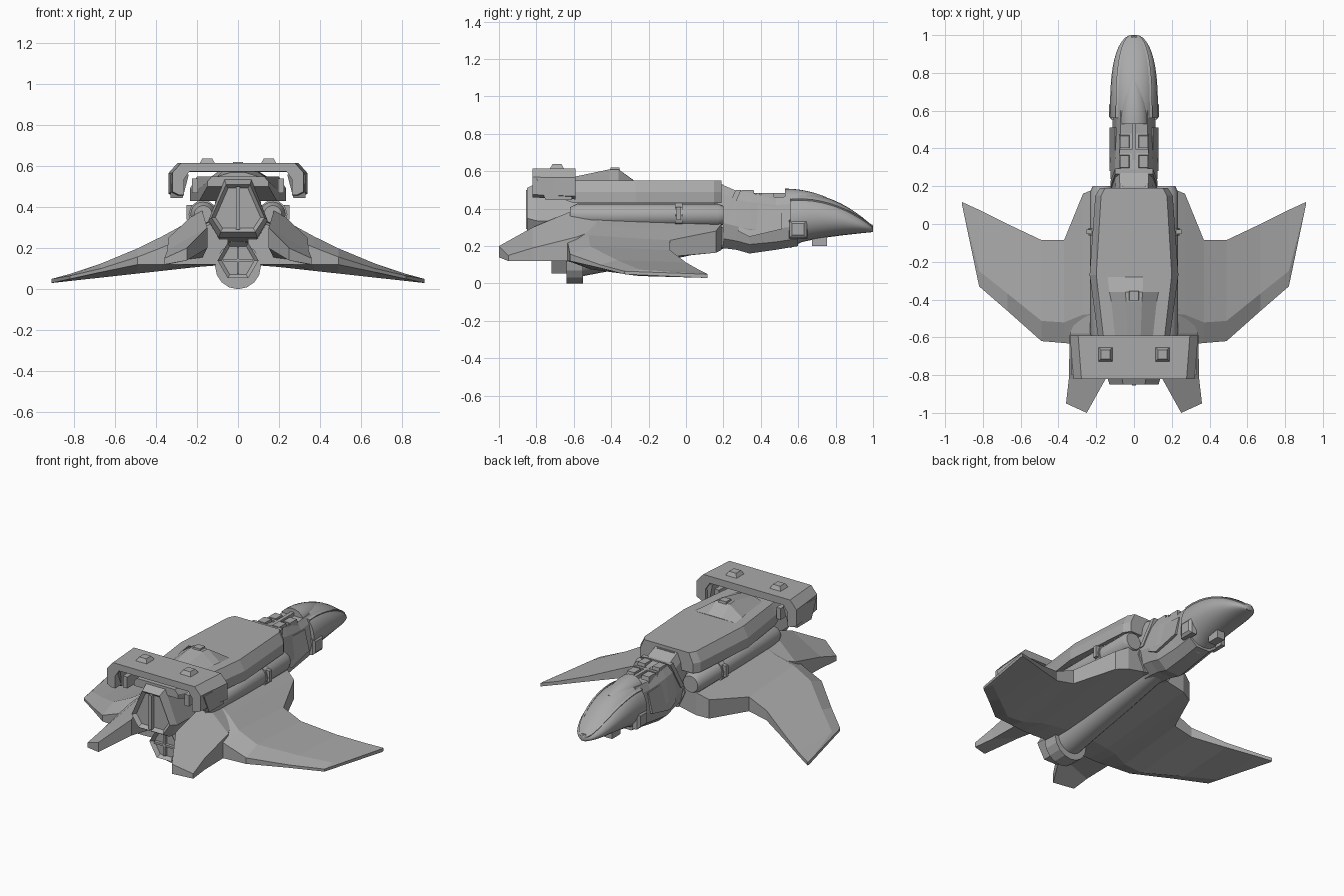
import bpy, bmesh
from math import sin, cos, pi, sqrt, radians

cube = bpy.data.objects.get("Cube")
if cube:
    bpy.data.objects.remove(cube)

grey = bpy.data.materials.new("hull grey")
grey.use_nodes = True
grey.diffuse_color = (.4, .4, .4, 1)
grey.node_tree.nodes["Principled BSDF"].inputs["Base Color"].default_value = grey.diffuse_color


def skin(name, rings, mirror=False, smooth=False, inset=0):
    """Join equal rings of points into a closed solid; optionally recess the first cap."""
    bm = bmesh.new()
    loops = [[bm.verts.new(point) for point in ring] for ring in rings]
    for near, far in zip(loops, loops[1:]):
        for i in range(len(near)):
            bm.faces.new((near[i - 1], near[i], far[i], far[i - 1]))
    cap = bm.faces.new(loops[0])
    bm.faces.new(loops[-1])
    bmesh.ops.recalc_face_normals(bm, faces=bm.faces)
    if inset:
        bmesh.ops.inset_region(bm, faces=[cap], thickness=inset, depth=-inset)
    mesh = bpy.data.meshes.new(name)
    bm.to_mesh(mesh)
    bm.free()
    mesh.materials.append(grey)
    part = bpy.data.objects.new(name, mesh)
    bpy.context.collection.objects.link(part)
    if mirror:
        part.modifiers.new("Mirror", "MIRROR").use_mirror_merge = False
    if smooth:
        bpy.ops.object.select_all(action="DESELECT")
        part.select_set(True)
        bpy.context.view_layer.objects.active = part
        bpy.ops.object.shade_smooth_by_angle(angle=radians(40))


def station(y, wide, low, high):
    """One cross-section of a lofted body: position, half width and height range."""
    return y, wide, low, high


def loft(name, profile, *stations, **options):
    """Symmetric body; profile is half of a section, from top to bottom."""
    outline = profile + [(-x, z) for x, z in reversed(profile) if x > 0]
    skin(name, [[(x * wide, y, low + z * (high - low)) for x, z in outline]
                for y, wide, low, high in stations], **options)


def ring_at(y, z, radius, sides=20, x=0):
    """Round cross-section facing along y."""
    angles = [2 * pi * i / sides for i in range(sides)]
    return [(x + radius * cos(a), y, z + radius * sin(a)) for a in angles]


def plate_at(z, x, y, wide, deep):
    """Horizontal rectangle with half sizes wide and deep."""
    return [(x - wide, y - deep, z), (x + wide, y - deep, z),
            (x + wide, y + deep, z), (x - wide, y + deep, z)]


def block(name, low, high, x=0, y=0, wide=.01, deep=.01, taper=1, **options):
    """Box between two heights, scaled by taper at its upper end."""
    skin(name, [plate_at(low, x, y, wide, deep),
                plate_at(high, x, y, wide * taper, deep * taper)], **options)


# Core fuselage with recessed rear exhaust
core = [(.45, 1), (1, .3), (.65, 0)]
loft("fuselage", core,
     station(y=-.85, wide=.13, low=.28, high=.51),
     station(y=-.8, wide=.145, low=.25, high=.535),
     station(y=.2, wide=.13, low=.2, high=.53), inset=.02)
block("exhaust_divider", low=.29, high=.5, y=-.84, deep=.015)

# Upper hull slab with bevelled shoulders
slab_low, slab_high = .43, .55
slab = [(.85, 1), (1, .5), (1, 0)]
loft("upper_hull", slab,
     station(y=-.8, wide=.15, low=.5, high=slab_high),
     station(y=-.6, wide=.19, low=slab_low, high=slab_high),
     station(y=-.27, wide=.235, low=slab_low, high=slab_high),
     station(y=.15, wide=.205, low=slab_low, high=slab_high),
     station(y=.19, wide=.18, low=slab_low, high=slab_high))
block("hull_side_rail", low=.47, high=.54, x=.21, y=-.7, wide=.015, deep=.1, mirror=True)

# Dorsal hump: a wedge that narrows towards the tail
wedge = [(.35, 1), (1, 0)]
loft("dorsal_hump", wedge,
     station(y=-.6, wide=.1, low=slab_high, high=.57),
     station(y=-.41, wide=.12, low=slab_high, high=.61),
     station(y=-.36, wide=.13, low=slab_high, high=.61),
     station(y=-.28, wide=.14, low=slab_high, high=.552))
block("hump_sensor", low=.58, high=.62, y=-.38, wide=.03, deep=.03, taper=.8)

# Rear bridge: arched bar with drooping ends
arch = [(0, 1), (.87, 1), (1, .7), (1, .1), (.9, 0), (.82, 0), (.82, .5), (.74, .74), (0, .74)]
loft("rear_bridge", arch,
     station(y=-.82, wide=.32, low=.46, high=.615),
     station(y=-.59, wide=.34, low=.45, high=.615))
skin("bridge_end", [plate_at(z=.56, x=.285, y=-.7, wide=.045, deep=.1),
                    plate_at(z=.445, x=.3, y=-.68, wide=.03, deep=.07)], mirror=True)
block("bridge_hatch", low=.61, high=.638, x=.15, y=-.69, wide=.04, deep=.04, taper=.6, mirror=True)

# Side nacelles with clamps
side, axis, bore = .17, .365, .062
skin("nacelle", [ring_at(y, axis, radius, x=side) for y, radius in
                 [(-.62, bore * .7), (-.58, bore), (.17, bore), (.2, bore * .8)]],
     mirror=True, smooth=True)
skin("nacelle_clamp", [ring_at(y, axis, bore * 1.15, sides=10, x=side) for y in (-.06, -.02)], mirror=True)
block("clamp_lug", low=.34, high=.41, x=side + bore, y=-.04, wide=.02, deep=.012, mirror=True)


# Wings: drooping ribs with a flatter underside, creased near the trailing edge
def wing_rib(x, front, rear):
    span = .91 - x
    top = .05 + (span + span ** 2) / 4
    keel = .03 + .11 * span
    rear_keel = min(.12, .03 + .22 * span)
    crease = rear + (front - rear) / 5
    return [(x, front, top - span / 20), (x, crease, top), (x, rear, top - span / 10),
            (x, rear, rear_keel), (x, crease, keel), (x, front, keel + span / 10)]


skin("wing", [wing_rib(x=.05, front=.19, rear=-.63),
              wing_rib(x=.2, front=.19, rear=-.64),
              wing_rib(x=.27, front=.16, rear=-.64),
              wing_rib(x=.37, front=-.085, rear=-.63),
              wing_rib(x=.49, front=-.085, rear=-.62),
              wing_rib(x=.67, front=0, rear=-.46),
              wing_rib(x=.82, front=.075, rear=-.33),
              wing_rib(x=.91, front=.116, rear=.1)], mirror=True)


# Swept tail fins: slanting blades that grow out of the wing root
def blade(y, inner, outer, high, low, keel, sweep=0):
    return [(inner, y, high), (outer, y + sweep, low),
            (outer, y + sweep, .12), (inner, y, keel)]


skin("tail_fin", [blade(y=-.45, inner=.17, outer=.28, high=.38, low=.3, keel=.2),
                  blade(y=-.58, inner=.18, outer=.34, high=.4, low=.25, keel=.14),
                  blade(y=-.82, inner=.15, outer=.345, high=.3, low=.19, keel=.2),
                  blade(y=-1, inner=.25, outer=.36, high=.2, low=.15, keel=.14, sweep=.05)],
     mirror=True)

# Ventral engine with collar and hexagonal nozzle
skin("ventral_tube", [ring_at(y=-.6, z=.12, radius=.09),
                      ring_at(y=-.1, z=.21, radius=.085),
                      ring_at(y=.22, z=.265, radius=.075)], smooth=True)
skin("ventral_collar", [ring_at(y, z=.112, radius=.112, sides=16) for y in (-.64, -.55)])
skin("ventral_nozzle", [ring_at(y, z=.14, radius=.1, sides=6) for y in (-.72, -.6)], inset=.02)
for name, wide, tall in [("nozzle_post", .006, .065), ("nozzle_crossbar", .07, .006)]:
    block(name, low=.14 - tall, high=.14 + tall, y=-.705, wide=wide, deep=.014)

# Neck with roof windows, frames and side panels
neck = [(.62, 1), (.8, .85), (1, .4), (.85, .15), (.4, 0)]
loft("neck", neck,
     station(y=.15, wide=.12, low=.19, high=.53),
     station(y=.19, wide=.12, low=.19, high=.53),
     station(y=.27, wide=.125, low=.18, high=.495),
     station(y=.34, wide=.125, low=.16, high=.485),
     station(y=.48, wide=.115, low=.18, high=.46),
     station(y=.6, wide=.115, low=.2, high=.47))
for y, top in [(.33, .5), (.435, .485)]:
    block("roof_window", low=.44, high=top, x=.05, y=y, wide=.03, deep=.04, taper=.8, mirror=True)
    block("roof_frame", low=.44, high=top, y=y - .05, wide=.085, taper=.9)
block("roof_spine", low=.44, high=.485, y=.42, wide=.012, deep=.13, taper=.9)


def side_panel(y, low, high):
    lean = .03
    return [(.09, y, low), (.13, y, low), (.13 - lean, y, high), (.09, y, high)]


skin("neck_panel", [side_panel(y=.28, low=.28, high=.38),
                    side_panel(y=.34, low=.25, high=.42),
                    side_panel(y=.51, low=.29, high=.41)], mirror=True)
skin("intake_brace", [plate_at(z=.34, x=.11, y=.21, wide=.015, deep=.015),
                      plate_at(z=.5, x=.085, y=.28, wide=.015, deep=.015)], mirror=True)


# Rounded head: width, roof and keel follow smooth curves to the nose tip
def head_at(t):
    wide = .012 + .115 * sqrt(max(0, 1 - t ** 3))
    keel = .19 + .085 * sqrt(t)
    roof = .305 + .185 * (1 - t ** 2.2)
    return station(y=.56 + .44 * t, wide=wide, low=keel, high=roof)


steps = 12
fractions = [sin(pi / 2 * i / steps) for i in range(steps + 1)]
dome = [(sin(pi * i / steps), .5 + cos(pi * i / steps) / 2) for i in range(steps)] + [(0, 0)]
loft("head", dome, *[head_at(t) for t in fractions], smooth=True)
loft("canopy", dome, *[station(y=.53 + .22 * t, wide=.02 + .055 * sqrt(1 - t ** 2),
                               low=.38, high=.507 - .045 * t ** 2) for t in fractions], smooth=True)


# Raised seams along the head, placed on its own curved section
def seam_at(t):
    y, wide, low, high = head_at(t)
    x = wide * sin(pi / 4)
    z = low + (high - low) * (1 + cos(pi / 4)) / 2
    return [(x - .006, y, z + .008), (x + .007, y, z + .004), (x, y, z - .01)]


skin("nose_seam", [seam_at(t) for t in fractions], mirror=True)
block("nose_cap", low=.275, high=.315, y=.985, wide=.016, deep=.014, taper=.8)


# Cheek boxes and chin sensor
def cheek_at(x, half):
    corners = [(-half, -half), (half, -half), (half, half), (-half, half)]
    return [(x, .6 + y, .29 + z) for y, z in corners]


skin("cheek_box", [cheek_at(x=.09, half=.05), cheek_at(x=.12, half=.047),
                   cheek_at(x=.132, half=.032)], mirror=True)
block("chin_sensor", low=.2, high=.27, y=.715, wide=.025, deep=.04)
